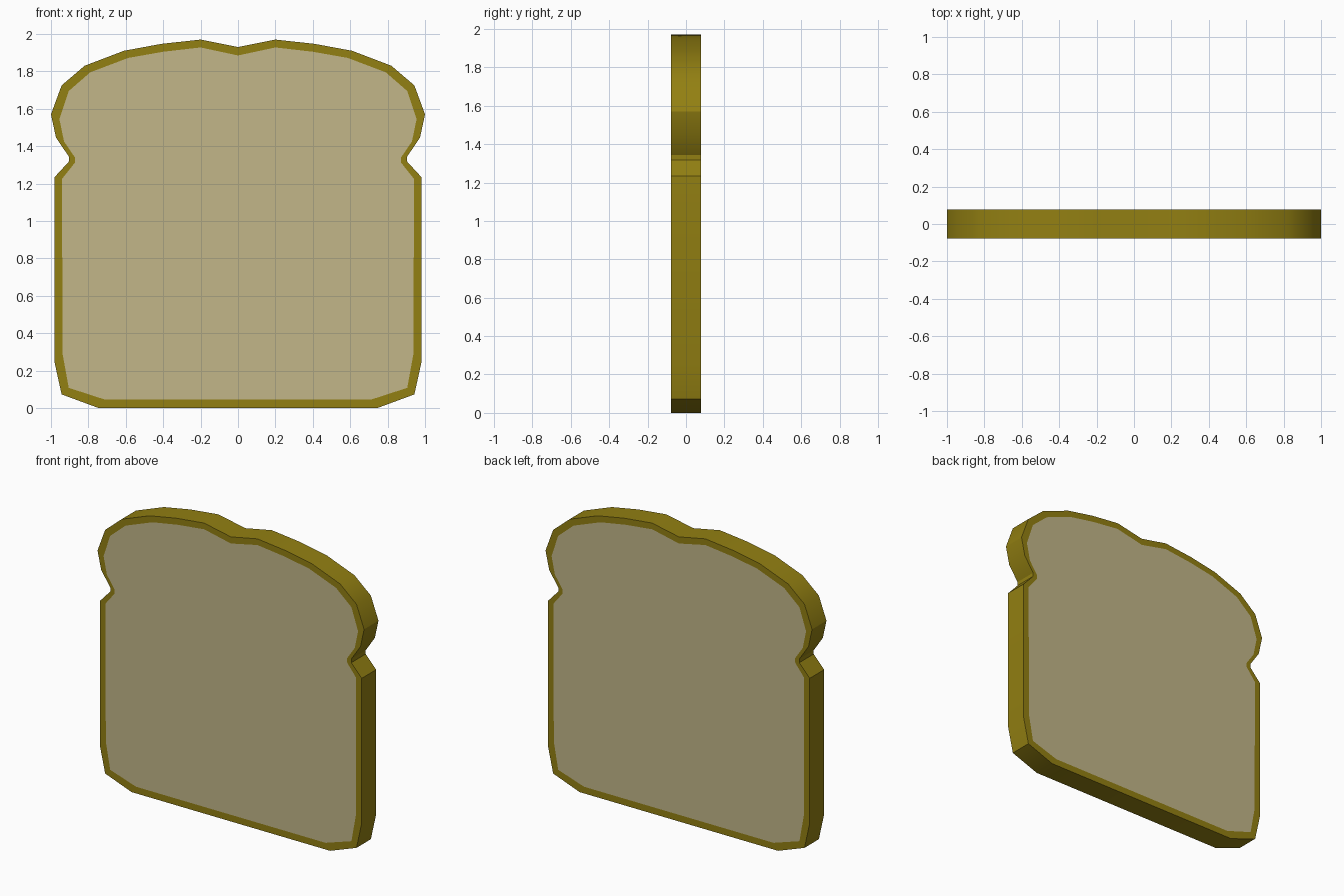
import bpy, bmesh

if "Cube" in bpy.data.objects:
    bpy.data.objects.remove(bpy.data.objects["Cube"])

HALF = 0.077  # half thickness of the slice

# Right half of the crust outline, matched point by point with the crumb outline (x, z)
OUTER = [(0, 1.93), (0.20, 1.97), (0.41, 1.947), (0.61, 1.91), (0.82, 1.83),
         (0.943, 1.725), (1.0, 1.57), (0.973, 1.446), (0.904, 1.344), (0.904, 1.318),
         (0.982, 1.233), (0.982, 0.25), (0.943, 0.073), (0.745, 0)]
INNER = [(0, 1.885), (0.20, 1.928), (0.40, 1.905), (0.587, 1.872), (0.79, 1.795),
         (0.905, 1.695), (0.955, 1.545), (0.93, 1.425), (0.872, 1.34), (0.872, 1.312),
         (0.941, 1.225), (0.938, 0.29), (0.905, 0.108), (0.711, 0.045)]


def mirrored(half):
    return half + [(-x, z) for x, z in reversed(half[1:])]


def loop(bm, points, y):
    return [bm.verts.new((x, y, z)) for x, z in points]


def bridge(bm, a, b):
    for i in range(len(a)):
        j = (i + 1) % len(a)
        bm.faces.new((a[i], a[j], b[j], b[i]))


def finish(bm, name, color):
    me = bpy.data.meshes.new(name)
    bm.to_mesh(me)
    bm.free()
    ob = bpy.data.objects.new(name, me)
    bpy.context.collection.objects.link(ob)
    mat = bpy.data.materials.new(name + "_colour")
    mat.diffuse_color = color
    mat.use_nodes = True
    mat.node_tree.nodes["Principled BSDF"].inputs["Base Color"].default_value = mat.diffuse_color
    me.materials.append(mat)
    return ob


outer, inner = mirrored(OUTER), mirrored(INNER)

# Crust: front rim, outer wall, back rim
bm = bmesh.new()
loops = [loop(bm, inner, -HALF), loop(bm, outer, -HALF),
         loop(bm, outer, HALF), loop(bm, inner, HALF)]
for a, b in zip(loops, loops[1:]):
    bridge(bm, a, b)
crust = finish(bm, "crust", (0.29, 0.215, 0.006, 1))

# Crumb: flat front and back faces flush with the rims
bm = bmesh.new()
bm.faces.new(loop(bm, inner, -HALF))
bm.faces.new(reversed(loop(bm, inner, HALF)))
finish(bm, "crumb", (0.54, 0.47, 0.25, 1))

# Smooth rounded wall with sharp corners
bpy.ops.object.select_all(action='DESELECT')
crust.select_set(True)
bpy.context.view_layer.objects.active = crust
bpy.ops.object.shade_smooth_by_angle(angle=0.5236)
